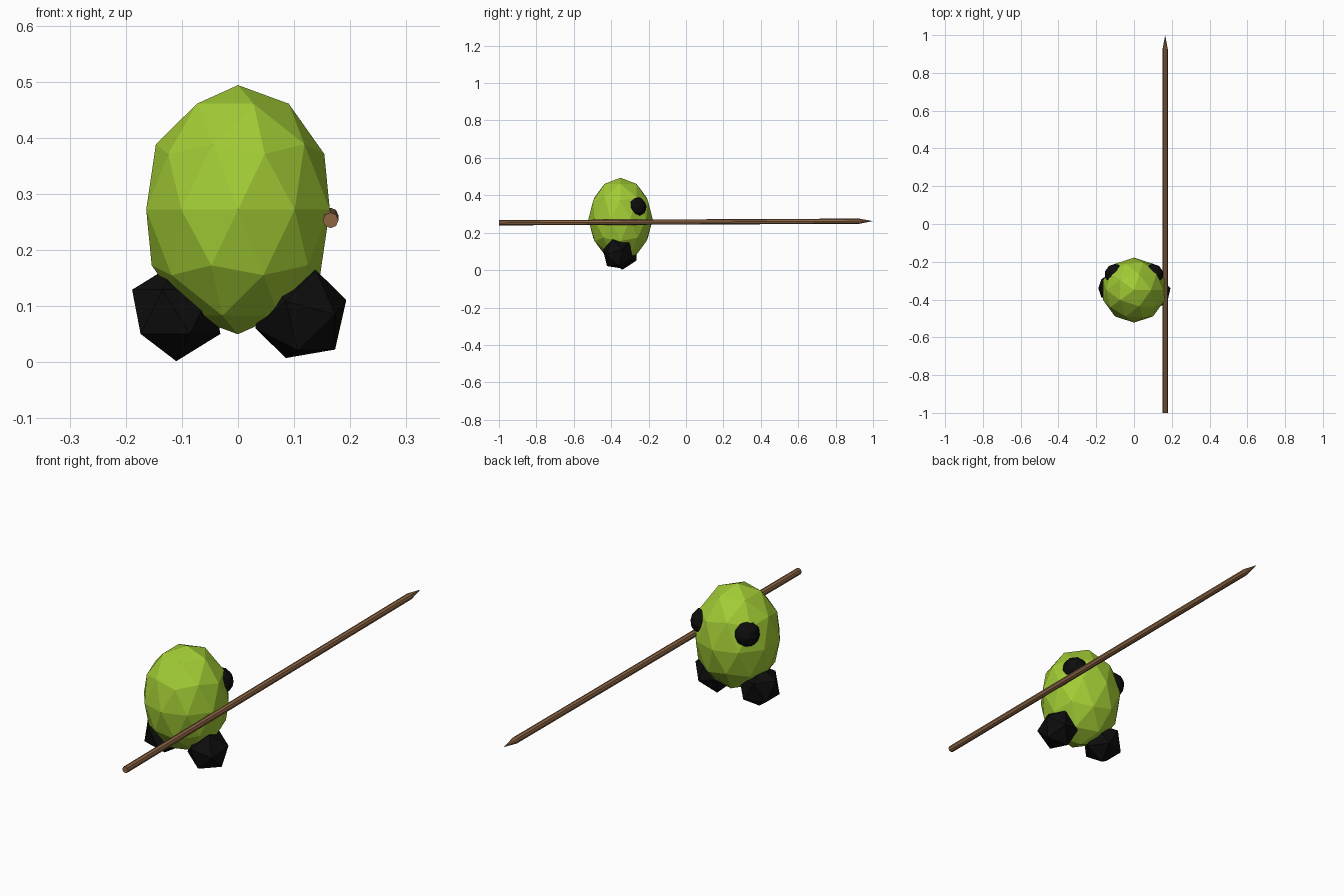
import bpy
import math
from mathutils import Matrix, Vector

if "Cube" in bpy.data.objects:
    bpy.data.objects.remove(bpy.data.objects["Cube"])


def material(name, rgb):
    m = bpy.data.materials.new(name)
    m.diffuse_color = (*rgb, 1)
    m.use_nodes = True
    m.node_tree.nodes["Principled BSDF"].inputs["Base Color"].default_value = m.diffuse_color
    return m


green = material("leaf green", (0.36, 0.60, 0.035))
black = material("soft black", (0.004, 0.004, 0.004))
brown = material("wood brown", (0.27, 0.135, 0.06))


def ico(name, loc, scale, subdiv, mat, rot=None):
    """Faceted ball, optionally turned, with its shape baked into the mesh."""
    bpy.ops.mesh.primitive_ico_sphere_add(subdivisions=subdiv, radius=1)
    ob = bpy.context.object
    ob.name = name
    m = Matrix.Diagonal((*scale, 1))
    if rot:
        m = rot.to_4x4() @ m
    ob.data.transform(m)
    ob.location = loc
    ob.data.materials.append(mat)
    return ob


# Egg-shaped body
ico("body", (0, -0.35, 0.272), (0.172, 0.172, 0.222), 2, green)

# Eyes on the +y side of the body
for side, sx in (("left", -1), ("right", 1)):
    ico(side + "_eye", (sx * 0.10, -0.266, 0.337), (0.055,) * 3, 2, black)

# Feet: two chunky icosahedra, the right one tipped over
ico("left_foot", (-0.11, -0.34, 0.09), (0.088,) * 3, 1, black,
    Matrix.Rotation(math.pi, 3, 'Z'))
up = Vector((0.027, -0.03, 0.079)).normalized()
out = Vector((0.075, 0.02, 0.026))
out = (out - up * out.dot(up)).normalized()
tip = Matrix((out, up.cross(out), up)).transposed()
ico("right_foot", (0.112, -0.363, 0.086), (0.088,) * 3, 1, black, tip)


def rod(name, a, b, r1, r2):
    """Eight-sided tapered rod between two points."""
    a, b = Vector(a), Vector(b)
    d = b - a
    bpy.ops.mesh.primitive_cone_add(vertices=8, radius1=r1, radius2=r2,
                                    depth=d.length, location=(a + b) / 2,
                                    rotation=d.to_track_quat('Z', 'Y').to_euler())
    ob = bpy.context.object
    ob.name = name
    ob.data.materials.append(brown)


# Long spear: shaft and sharpened point
neck = (0.165, 0.925, 0.2615)
rod("spear_shaft", (0.165, -1.0, 0.253), neck, 0.014, 0.014)
rod("spear_point", neck, (0.165, 1.0, 0.262), 0.014, 0)
